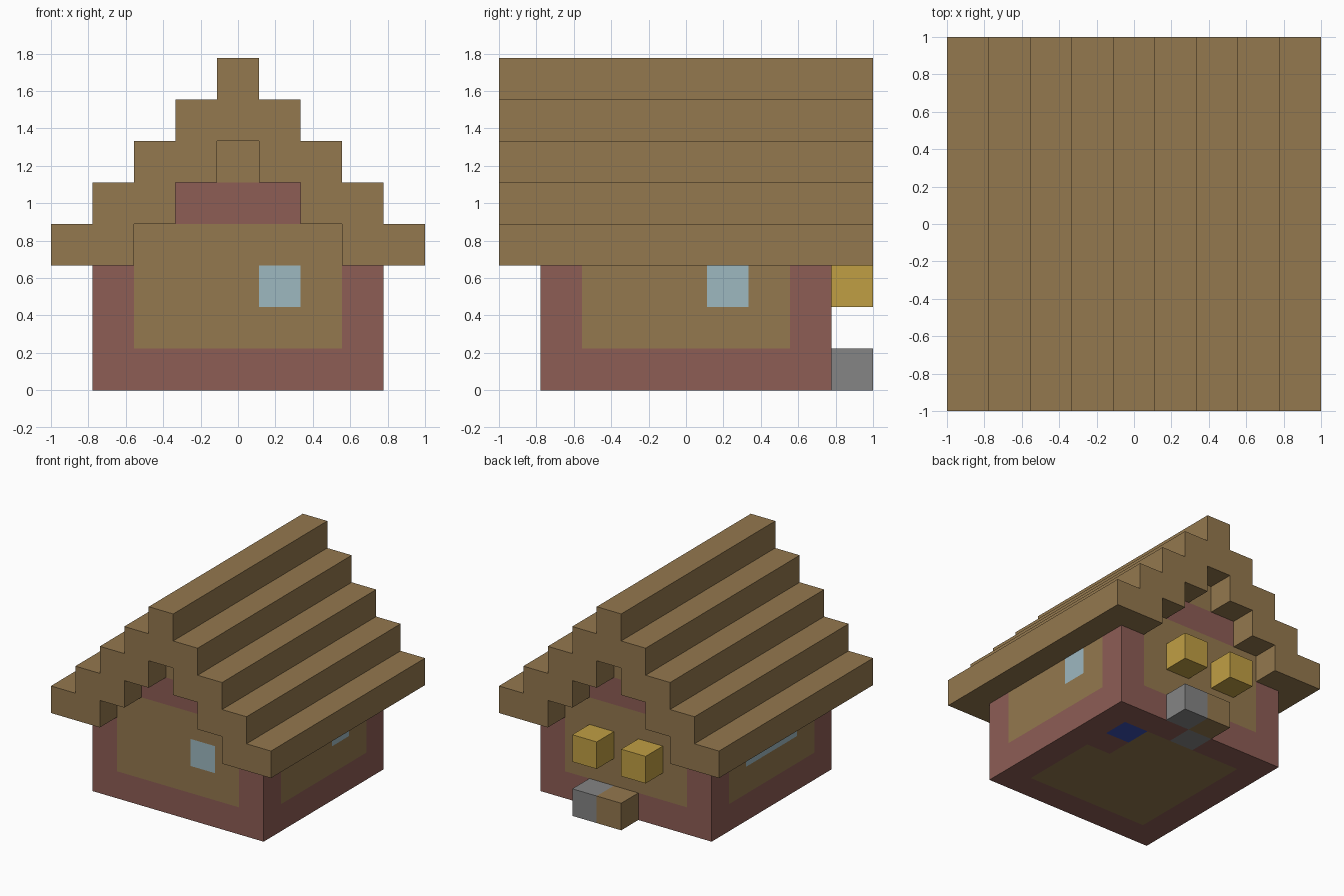
import bpy
import bmesh
from mathutils import Vector

U = 2 / 9  # one block

if "Cube" in bpy.data.objects:
    bpy.data.objects.remove(bpy.data.objects["Cube"], do_unlink=True)


def linear(v):
    v /= 255
    return v / 12.92 if v <= 0.04045 else ((v + 0.055) / 1.055) ** 2.4


def material(name, r, g, b):
    m = bpy.data.materials.new(name)
    m.use_nodes = True
    colour = (linear(r), linear(g), linear(b), 1)
    m.diffuse_color = colour
    m.node_tree.nodes["Principled BSDF"].inputs["Base Color"].default_value = colour
    return m


wood = material("wood", 148, 120, 78)
brick = material("brick", 141, 93, 85)
glass = material("glass", 158, 184, 192)
stone = material("stone", 133, 133, 133)
lamp_yellow = material("lamp_yellow", 192, 159, 68)
blue = material("blue", 58, 80, 178)


def finish(name, bm, mats):
    bmesh.ops.scale(bm, vec=(U, U, U), verts=bm.verts)
    bmesh.ops.recalc_face_normals(bm, faces=bm.faces)
    mesh = bpy.data.meshes.new(name)
    bm.to_mesh(mesh)
    bm.free()
    for m in mats:
        mesh.materials.append(m)
    obj = bpy.data.objects.new(name, mesh)
    bpy.context.collection.objects.link(obj)
    return obj


def box_mesh(centre, size):
    bm = bmesh.new()
    bmesh.ops.create_cube(bm, size=1)
    bmesh.ops.scale(bm, vec=size, verts=bm.verts)
    bmesh.ops.translate(bm, vec=centre, verts=bm.verts)
    return bm


def box(name, centre, size, mat):
    return finish(name, box_mesh(centre, size), [mat])


# House body: cut into blocks, coloured by position, then merged by colour
body_mats = [brick, wood, glass, stone, blue]
BRICK, WOOD, GLASS, STONE, BLUE = range(5)


def body_colour(c, n):
    x, y, z = c
    if n.z < -0.5:  # floor
        cell = (round(x), round(y))
        special = {(2, 2): BLUE, (2, 1): BRICK, (0, 3): STONE}
        if cell in special:
            return special[cell]
        return WOOD if max(abs(x), abs(y)) < 2.5 else BRICK
    along = x if abs(n.y) > 0.5 else y
    if abs(along) > 2.5 or z < 1:
        return BRICK
    if z > 2:  # window row
        one_pane = n.y < -0.5 or n.x > 0.5
        if one_pane and round(along) == 1:
            return GLASS
        if n.x < -0.5 and abs(along) < 1.5:
            return GLASS
    return WOOD


bm = box_mesh((0, 0, 1.5), (7, 7, 3))
for axis in range(3):
    normal = Vector([float(i == axis) for i in range(3)])
    for step in range(-3, 3):
        offset = step + 0.5 if axis < 2 else step + 3
        bmesh.ops.bisect_plane(bm, geom=bm.verts[:] + bm.edges[:] + bm.faces[:],
                               plane_co=normal * offset, plane_no=normal)
bm.normal_update()
for f in bm.faces:
    f.material_index = body_colour(f.calc_center_median(), f.normal)
bmesh.ops.dissolve_limit(bm, angle_limit=0.01, verts=bm.verts, edges=bm.edges,
                         delimit={'MATERIAL'})
finish("house_body", bm, body_mats)

# Gable rows under the roof
for row, (width, mat) in enumerate([(5, wood), (3, brick), (1, wood)]):
    box(f"gable_row_{row + 1}", (0, 0, 3.5 + row), (width, 7, 1), mat)

# Stepped roof: profile pulled from front to back
outer, inner = [], []
for i in range(5):
    outer += [(4.5 - i, 3 + i), (4.5 - i, 4 + i)]
for i in range(3):
    inner += [(2.5 - i, 3 + i), (2.5 - i, 4 + i)]


def flip(points):
    return [(-x, z) for x, z in reversed(points)]


profile = outer + flip(outer) + flip(flip(flip(inner)))[::-1] + inner[::-1]
bm = bmesh.new()
face = bm.faces.new([bm.verts.new((x, -4.5, z)) for x, z in profile])
pulled = bmesh.ops.extrude_face_region(bm, geom=[face], use_keep_orig=True)
bmesh.ops.translate(bm, vec=(0, 9, 0),
                    verts=[g for g in pulled["geom"] if isinstance(g, bmesh.types.BMVert)])
finish("stepped_roof", bm, [wood])

# Back lamps and doorstep
for side, x in (("left", 1), ("right", -1)):
    box(f"lamp_{side}", (x, 4, 2.5), (1, 1, 1), lamp_yellow)
box("stone_step", (1, 4, 0.5), (1, 1, 1), stone)
box("wood_step", (0, 4, 0.5), (1, 1, 1), wood)
